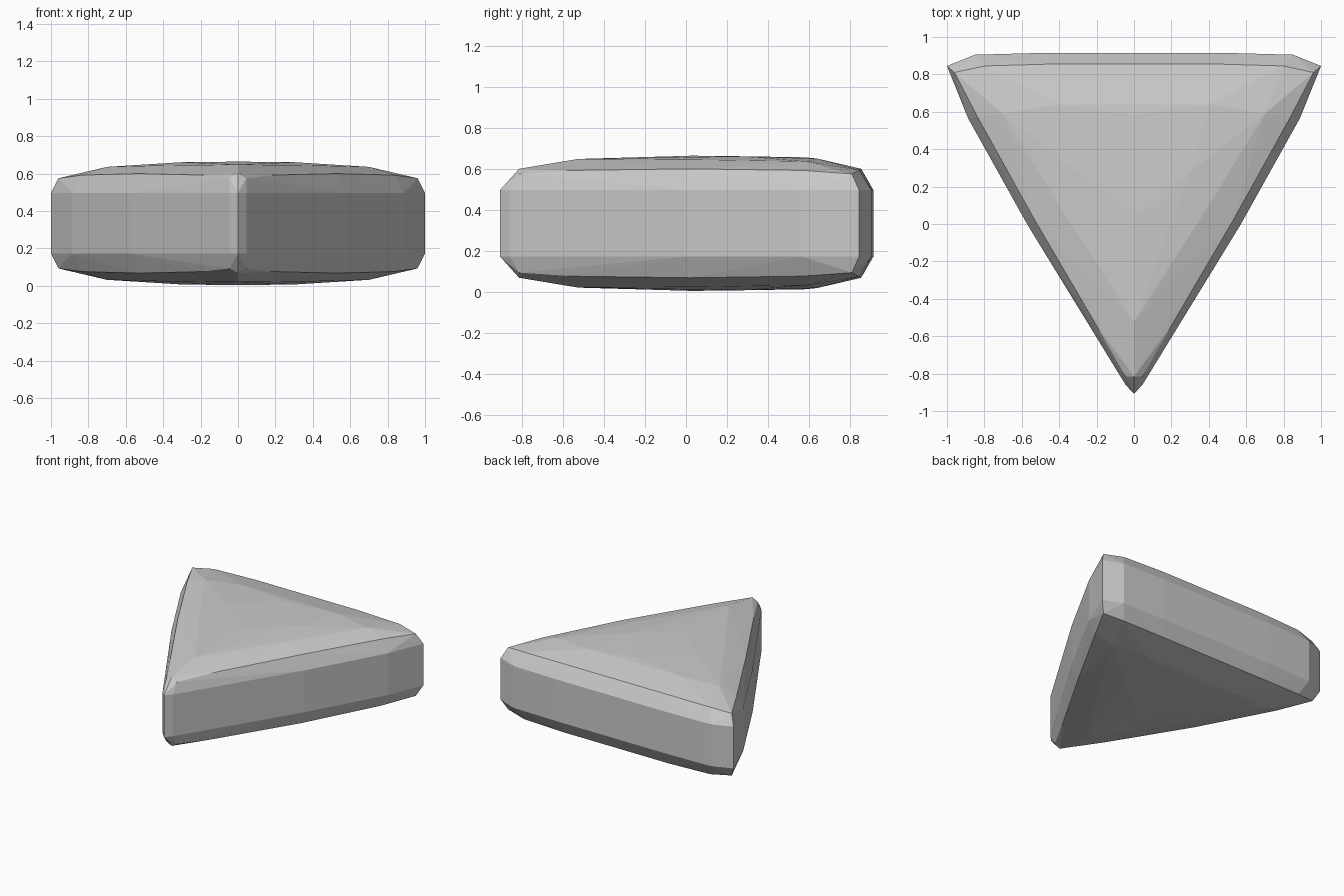
import bpy, bmesh

if "Cube" in bpy.data.objects:
    bpy.data.objects.remove(bpy.data.objects["Cube"])

MID = 0.334  # mirror height

# Right half, upper half: vertical wall outline (x, y) at half-height WALL
WALL = 0.162
outline = [(0, -0.908), (0.045, -0.86), (0.2, -0.605), (0.572, 0.0), (0.887, 0.565),
           (1.0, 0.845), (0.85, 0.905), (0.48, 0.915), (0, 0.915)]
# Top edge of the chamfer (x, y, z)
rim = [(0, -0.815, 0.6), (0.045, -0.815, 0.575), (0.19, -0.56, 0.592),
       (0.53, 0.02, 0.6), (0.835, 0.57, 0.592), (0.96, 0.81, 0.575),
       (0.8, 0.845, 0.594), (0.45, 0.855, 0.6), (0, 0.85, 0.6)]
# Gently domed top
dome = [(0, -0.525, 0.648), (0.4, 0.1, 0.644), (0.7, 0.59, 0.636), (0.4, 0.64, 0.65),
        (0, 0.58, 0.656), (0.3, 0.28, 0.661), (0, 0.03, 0.664)]

points = [(x, y, WALL) for x, y in outline]
points += [(x, y, z - MID) for x, y, z in rim + dome]

# Mirror left/right and top/bottom, then wrap in a convex skin
bm = bmesh.new()
for x, y, h in points:
    for sx in ((1, -1) if x else (1,)):
        for sz in (1, -1):
            bm.verts.new((sx * x, y, MID + sz * h))
bmesh.ops.convex_hull(bm, input=bm.verts[:])
bmesh.ops.delete(bm, geom=[v for v in bm.verts if not v.link_faces], context='VERTS')
bmesh.ops.dissolve_limit(bm, angle_limit=0.01, verts=bm.verts[:], edges=bm.edges[:])
bmesh.ops.recalc_face_normals(bm, faces=bm.faces[:])

mesh = bpy.data.meshes.new("triangular_wedge")
bm.to_mesh(mesh)
bm.free()
wedge = bpy.data.objects.new("triangular_wedge", mesh)
bpy.context.collection.objects.link(wedge)
